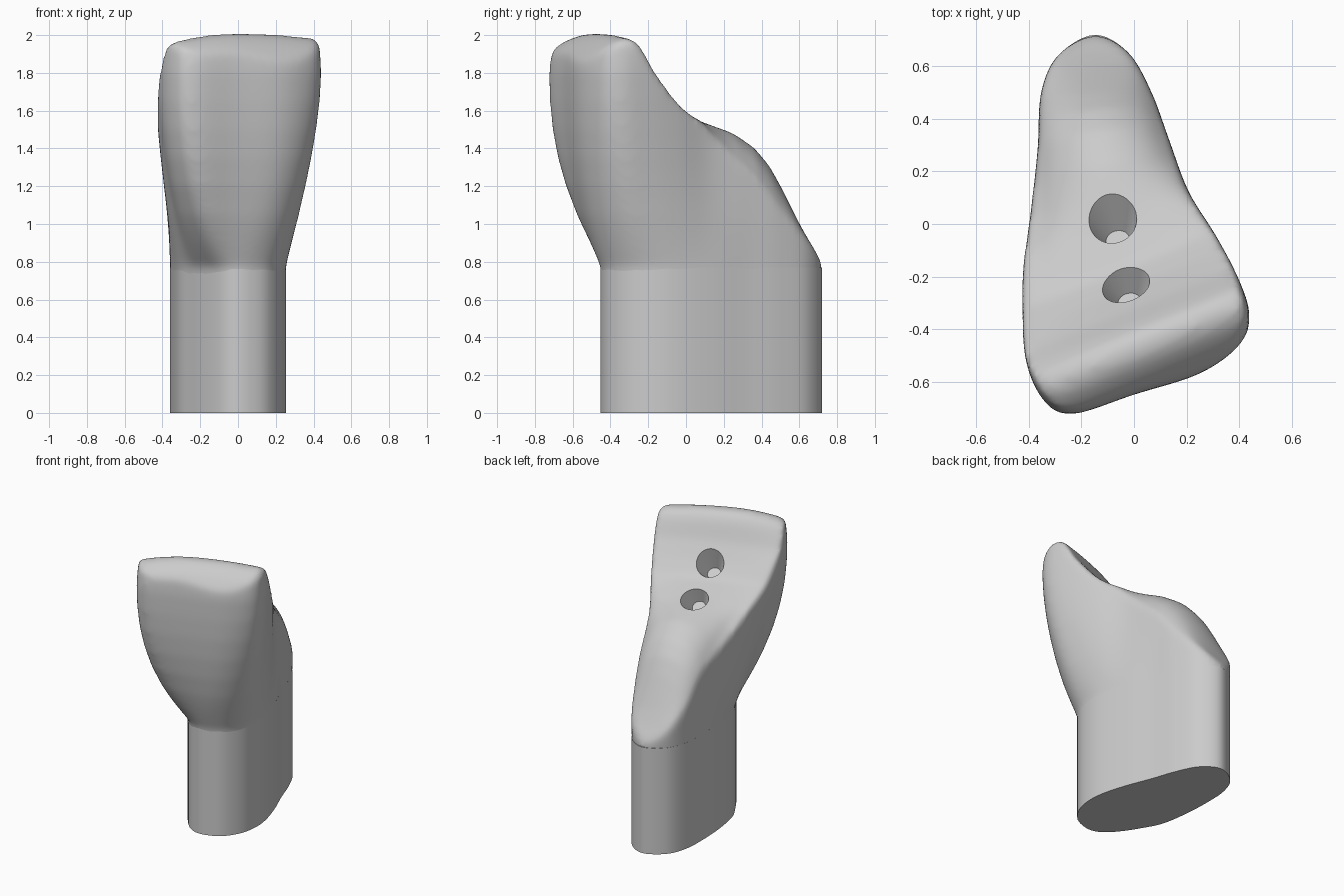
import bpy, bmesh, math
from mathutils import Vector

cube = bpy.data.objects.get("Cube")
if cube:
    bpy.data.objects.remove(cube, do_unlink=True)

grey = bpy.data.materials.new("plain_grey")
grey.use_nodes = True
COLOUR = (0.6, 0.6, 0.6, 1)
grey.diffuse_color = COLOUR
grey.node_tree.nodes["Principled BSDF"].inputs["Base Color"].default_value = COLOUR


def make_object(name, bm):
    bmesh.ops.recalc_face_normals(bm, faces=bm.faces)
    mesh = bpy.data.meshes.new(name)
    bm.to_mesh(mesh)
    bm.free()
    mesh.materials.append(grey)
    obj = bpy.data.objects.new(name, mesh)
    bpy.context.collection.objects.link(obj)
    return obj


def loft(name, rings):
    """Skin a stack of equal-length closed rings and cap both ends."""
    bm = bmesh.new()
    rows = [[bm.verts.new(p) for p in ring] for ring in rings]
    n = len(rows[0])
    for a, b in zip(rows, rows[1:]):
        for i in range(n):
            j = (i + 1) % n
            bm.faces.new((a[i], a[j], b[j], b[i]))
    bm.faces.new(rows[0][::-1])
    bm.faces.new(rows[-1])
    bmesh.ops.triangulate(bm, faces=[f for f in bm.faces if len(f.verts) == 4])
    return make_object(name, bm)


def bake(obj):
    """Replace the mesh by its modified result."""
    bpy.context.view_layer.update()
    dg = bpy.context.evaluated_depsgraph_get()
    mesh = bpy.data.meshes.new_from_object(obj.evaluated_get(dg))
    obj.modifiers.clear()
    obj.data = mesh
    bpy.context.view_layer.update()


def boolean(obj, cutter, operation):
    cutter.hide_render = True
    mod = obj.modifiers.new("cut", 'BOOLEAN')
    mod.operation = operation
    mod.solver = 'EXACT'
    mod.object = cutter
    bake(obj)
    bpy.data.objects.remove(cutter, do_unlink=True)


def ramp(x, a, b):
    """Smooth step from 0 at a to 1 at b."""
    t = min(max((x - a) / (b - a), 0), 1)
    return t * t * (3 - 2 * t)


def smooth_loop(pts, steps=6):
    """Closed Catmull-Rom curve through the points."""
    out, n = [], len(pts)
    for i in range(n):
        a, b, c, d = (Vector(pts[(i + k) % n]) for k in (-1, 0, 1, 2))
        for s in range(steps):
            t = s / steps
            out.append(0.5 * (2 * b + (c - a) * t + (2 * a - 5 * b + 4 * c - d) * t * t
                              + (3 * b - a - 3 * c + d) * t ** 3))
    return out


# Plan outlines of the root block and of the crown at its widest
SEAM = 0.77
root_plan = smooth_loop([
    (-.15, .72), (-.02, .65), (.06, .5), (.12, .33), (.19, .15), (.24, -.02),
    (.253, -.15), (.23, -.28), (.16, -.39), (.07, -.44), (-.02, -.45), (-.10, -.41),
    (-.18, -.32), (-.25, -.21), (-.315, -.08), (-.35, .12), (-.36, .32), (-.35, .5), (-.29, .64)])
crown_plan = smooth_loop([
    (-.15, .72), (-.02, .65), (.07, .5), (.13, .33), (.2, .13), (.31, -.04),
    (.39, -.2), (.435, -.34), (.40, -.45), (.25, -.56), (0, -.64), (-.24, -.715),
    (-.35, -.65), (-.415, -.48), (-.435, -.22), (-.4, .05), (-.36, .3), (-.35, .5), (-.29, .64)])

# Root block: straight extrusion of its outline
root = loft("root_block", [[(p.x, p.y, z) for p in root_plan] for z in (0, SEAM)])

# Crown walls: flare from root outline to crown outline, fastest at the front
rings = []
for z in (.55, .7, .77, .83, .9, .97, 1.05, 1.2, 1.35, 1.5, 1.65, 1.8, 1.9, 2.0, 2.1):
    t = min(max((z - SEAM) / 1.03, 0), 1)
    scale = 0.992 if z < .75 else 1 + .015 * min(1, t * 4) - max(0, z - 1.85) * .22
    centre = Vector((0, -.42)) if z > 1.85 else Vector((-.05, 0))
    ring = []
    for a, b in zip(root_plan, crown_plan):
        blend = 1 - (1 - t) ** (1.65 + .65 * ramp(-b.y, .4, .62))
        ring.append((*(centre + (a.lerp(b, blend) - centre) * scale), z))
    rings.append(ring)
crown = loft("crown", rings)

# Upper envelope: rounded biting edge, inner slope and rear heel
profile = [(-1.3, .3), (-1.3, 1.5), (-.75, 1.76), (-.66, 1.88), (-.6, 1.95), (-.54, 1.995),
           (-.48, 2.013), (-.42, 1.995), (-.38, 1.945), (-.32, 1.83), (-.235, 1.72),
           (-.15, 1.63), (.02, 1.565), (.13, 1.53), (.26, 1.485), (.37, 1.41),
           (.45, 1.315), (.515, 1.2), (.615, 1.0), (.67, .9), (.745, .78),
           (1.1, .75), (1.1, .3)]


def envelope_slice(x):
    """Profile skewed to the edge line, with a domed cross-section over the heel."""
    ring = []
    for v, z in profile:
        y = v + (.4 - .3 * ramp(v, -.1, .5)) * x
        right = min(.07 + .37 * (.5 - y), .3)
        mid, half = (right - .37) / 2, (right + .37) / 2
        u = min(abs(x - mid) / max(half, .2), .97)
        dome = .24 * (1 - math.sqrt(1 - u * u)) * ramp(v, -.1, .3) * (1 - ramp(v, .45, .74))
        edge = (.4 if x < 0 else .17) * min(x * x, .2) * ramp(-v, .25, .4)
        ring.append((x, y, z - (dome + edge if z > .5 else 0)))
    return ring


envelope = loft("envelope_cutter", [envelope_slice(-.7 + .025 * i) for i in range(57)])
boolean(crown, envelope, 'INTERSECT')

# Soften the crown into one organic surface
remesh = crown.modifiers.new("remesh", 'REMESH')
remesh.mode = 'VOXEL'
remesh.voxel_size = .016
soften = crown.modifiers.new("soften", 'SMOOTH')
soften.factor = .5
soften.iterations = 28
bake(crown)

# Two tapered, flat-bottomed holes in the inner slope
spots = []
for x, y in ((-.08, .008), (-.035, -.23)):
    hit, loc, _, _ = crown.ray_cast(Vector((x, y, 3)), Vector((0, 0, -1)))
    spots.append(loc.copy() if hit else Vector((x, y, 1.6)))
for spot in spots:
    axis = Vector((-.15, .58, .8)).normalized()
    bm = bmesh.new()
    bmesh.ops.create_cone(bm, cap_ends=True, segments=40, radius1=.045, radius2=.112, depth=.17)
    cutter = make_object("hole_cutter", bm)
    cutter.rotation_euler = axis.to_track_quat('Z', 'Y').to_euler()
    cutter.location = spot - axis * .035
    boolean(crown, cutter, 'DIFFERENCE')

# Single colour and smooth shading with crisp rims
for obj in (root, crown):
    obj.data.materials.clear()
    obj.data.materials.append(grey)
    for poly in obj.data.polygons:
        poly.material_index = 0
    bpy.ops.object.select_all(action='DESELECT')
    obj.select_set(True)
    bpy.context.view_layer.objects.active = obj
    bpy.ops.object.shade_smooth_by_angle(angle=math.radians(35))
